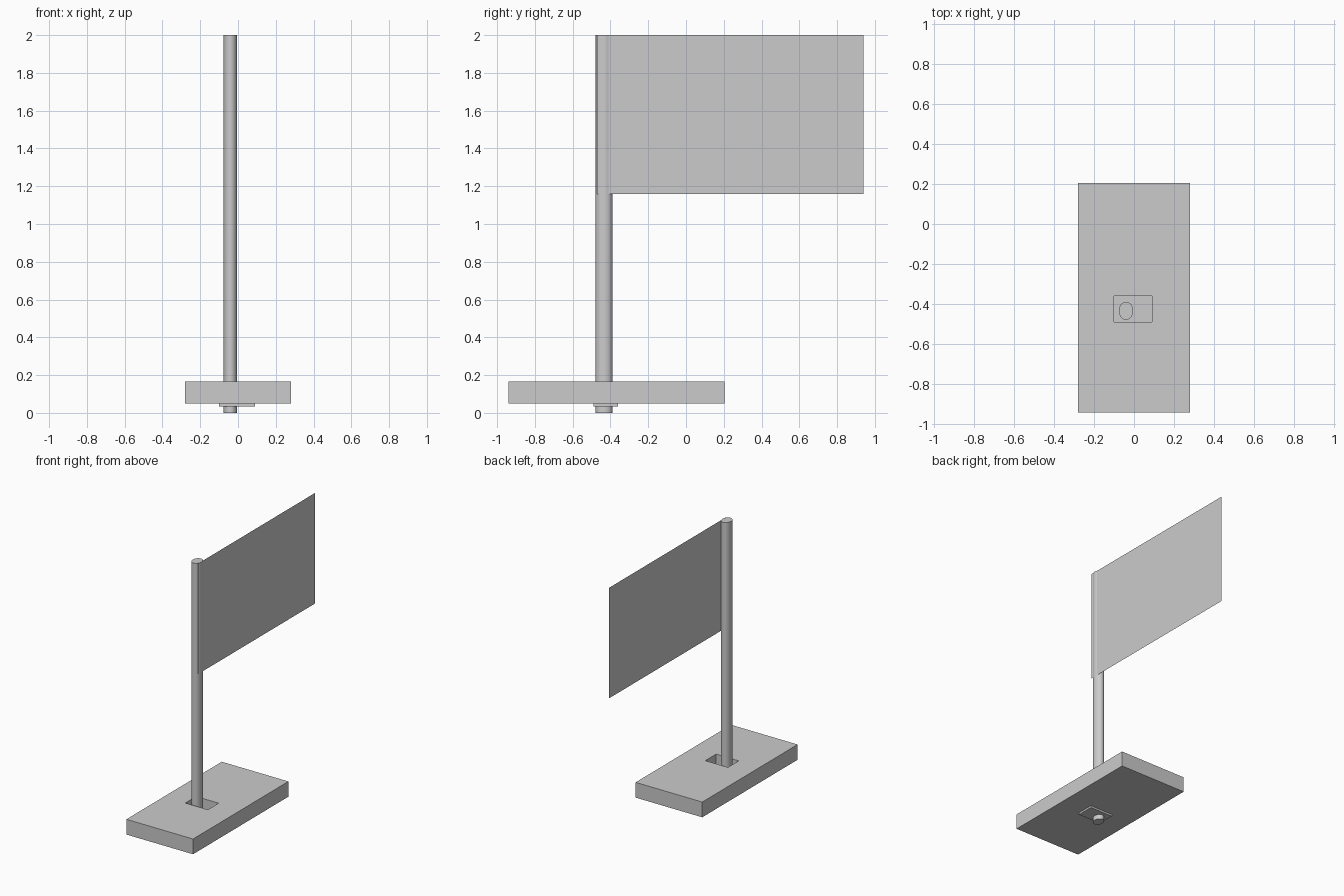
import bpy, bmesh
from mathutils import Matrix

if "Cube" in bpy.data.objects:
    bpy.data.objects.remove(bpy.data.objects["Cube"])


def make_object(name, bm):
    mesh = bpy.data.meshes.new(name)
    bm.to_mesh(mesh)
    bm.free()
    obj = bpy.data.objects.new(name, mesh)
    bpy.context.collection.objects.link(obj)
    return obj


# Base slab with a rectangular socket that pokes slightly through the underside
bm = bmesh.new()
x0, x1, y0, y1 = -0.28, 0.28, -0.94, 0.205
bmesh.ops.create_cube(bm, size=1, matrix=Matrix.LocRotScale(
    ((x0 + x1) / 2, (y0 + y1) / 2, 0.107), None, (x1 - x0, y1 - y0, 0.116)))
bm.faces.ensure_lookup_table()
top = max(bm.faces, key=lambda f: f.calc_center_median().z)
bmesh.ops.inset_individual(bm, faces=[top], thickness=0.05)
sx = sorted(v.co.x for v in top.verts)[0]
sy = sorted(v.co.y for v in top.verts)[0]
for v in top.verts:
    v.co.x = -0.10 if v.co.x < sx + 0.01 else 0.09
    v.co.y = -0.49 if v.co.y < sy + 0.01 else -0.36
socket = bmesh.ops.extrude_discrete_faces(bm, faces=[top])["faces"][0]
for v in socket.verts:
    v.co.z = 0.035
make_object("base", bm)

# Oval pole
bm = bmesh.new()
bmesh.ops.create_cone(bm, cap_ends=True, segments=32, radius1=1, radius2=1, depth=2,
                      matrix=Matrix.LocRotScale((-0.04, -0.433, 1), None, (0.036, 0.045, 1)))
for f in bm.faces:
    f.smooth = len(f.verts) == 4
for e in bm.edges:
    e.smooth = all(f.smooth for f in e.link_faces)
make_object("pole", bm)

# Flag: flat sheet on the right side of the pole
bm = bmesh.new()
corners = [(-0.47, 1.16), (0.94, 1.16), (0.94, 2.0), (-0.47, 2.0)]
bm.faces.new([bm.verts.new((-0.009, y, z)) for y, z in corners])
make_object("flag", bm)
